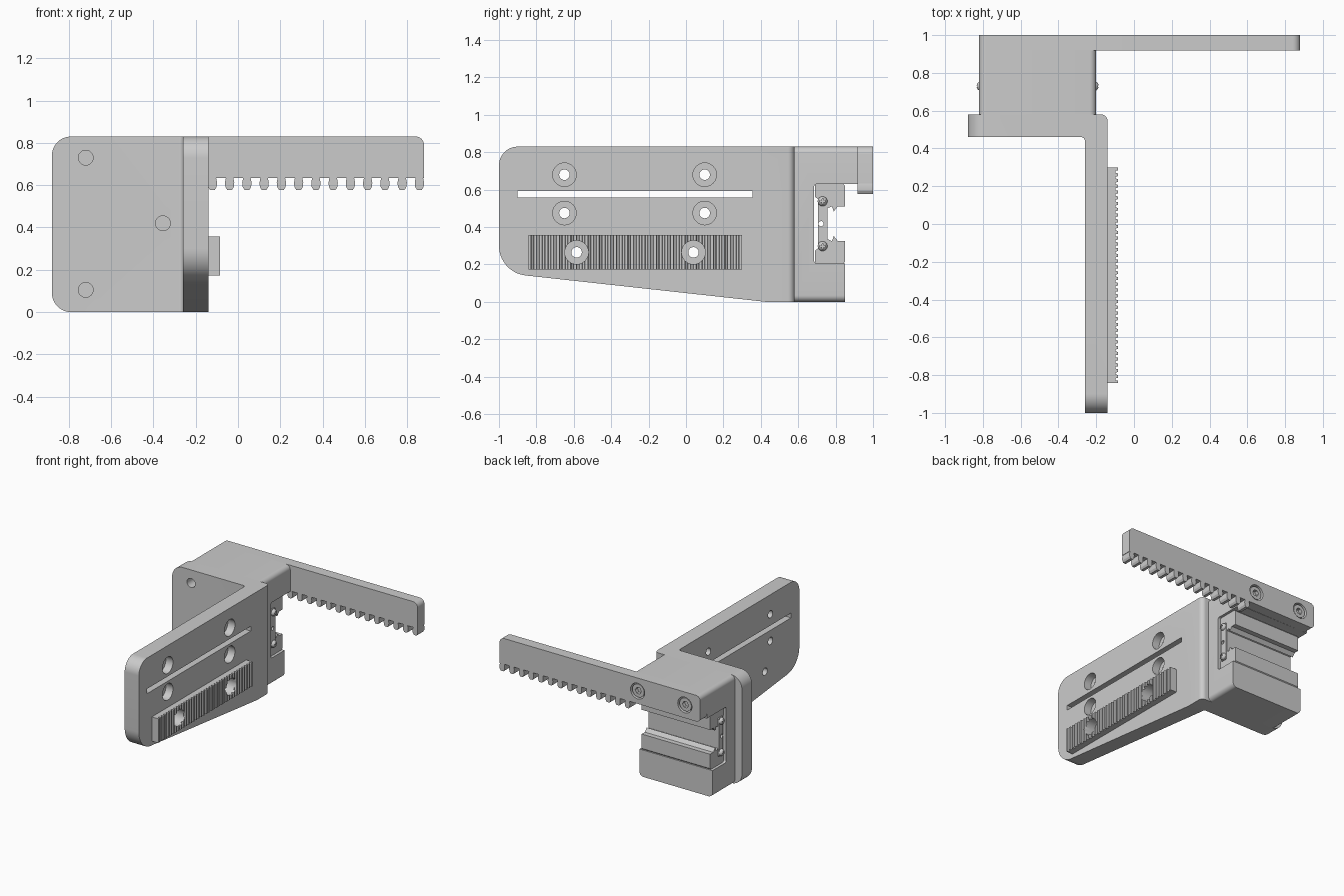
import bpy, bmesh, math
from mathutils import Vector

cube = bpy.data.objects.get("Cube")
if cube:
    bpy.data.objects.remove(cube, do_unlink=True)

grey = bpy.data.materials.new("plain grey")
grey.use_nodes = True
GREY = (0.6, 0.6, 0.6, 1)
grey.diffuse_color = GREY
grey.node_tree.nodes["Principled BSDF"].inputs["Base Color"].default_value = GREY


def rounded(corners, steps=8):
    """Outline from (u, v, radius) corners, each rounded by its radius."""
    out = []
    for i, (u, v, r) in enumerate(corners):
        p = Vector((u, v))
        if r == 0:
            out.append(p)
            continue
        a = (Vector(corners[i - 1][:2]) - p).normalized()
        b = (Vector(corners[(i + 1) % len(corners)][:2]) - p).normalized()
        half = a.angle(b) / 2
        centre = p + (a + b).normalized() * (r / math.sin(half))
        s = p + a * (r / math.tan(half)) - centre
        e = p + b * (r / math.tan(half)) - centre
        sweep = math.pi - 2 * half
        for k in range(steps + 1):
            t = k / steps
            out.append(centre + (s * math.sin((1 - t) * sweep) + e * math.sin(t * sweep))
                       / math.sin(sweep))
    return out


def rect(u0, u1, v0, v1, r=0):
    return rounded([(u0, v0, r), (u1, v0, r), (u1, v1, r), (u0, v1, r)])


def disc(u, v, r, n=32):
    return [Vector((u + r * math.cos(math.tau * k / n), v + r * math.sin(math.tau * k / n)))
            for k in range(n)]


def prism(name, outline, axis, lo, hi):
    """Extrude an outline along an axis; u, v are the other axes in order."""
    place = {"x": lambda u, v, w: (w, u, v),
             "y": lambda u, v, w: (u, w, v),
             "z": lambda u, v, w: (u, v, w)}[axis]
    bm = bmesh.new()
    rings = [[bm.verts.new(place(p[0], p[1], w)) for p in outline] for w in (lo, hi)]
    bm.faces.new(rings[0])
    bm.faces.new(rings[1])
    n = len(outline)
    for i in range(n):
        j = (i + 1) % n
        bm.faces.new((rings[0][i], rings[0][j], rings[1][j], rings[1][i]))
    bmesh.ops.recalc_face_normals(bm, faces=bm.faces)
    mesh = bpy.data.meshes.new(name)
    bm.to_mesh(mesh)
    bm.free()
    mesh.materials.append(grey)
    obj = bpy.data.objects.new(name, mesh)
    bpy.context.collection.objects.link(obj)
    return obj


def activate(obj):
    bpy.ops.object.select_all(action="DESELECT")
    obj.select_set(True)
    bpy.context.view_layer.objects.active = obj


def combine(obj, tool, operation="DIFFERENCE"):
    mod = obj.modifiers.new("cut", "BOOLEAN")
    mod.operation, mod.solver, mod.object = operation, "EXACT", tool
    activate(obj)
    bpy.ops.object.modifier_apply(modifier=mod.name)
    bpy.data.objects.remove(tool, do_unlink=True)


def cut(obj, outline, axis, lo, hi):
    combine(obj, prism("cutter", outline, axis, lo, hi))


# L bracket: plan outline trimmed by its side and front silhouettes
bracket = prism("bracket", rounded([
    (-0.26, -1.1, 0), (-0.14, -1.1, 0), (-0.14, 0.58, 0.035), (-1, 0.58, 0),
    (-1, 0.46, 0), (-0.26, 0.46, 0.02)]), "z", -0.1, 1)
combine(bracket, prism("side", rounded([
    (-1, 0.83, 0.1), (-1, 0.157, 0.16), (0.43, 0, 0), (0.7, 0, 0), (0.7, 0.83, 0)], 14),
    "x", -1.2, 0.2), "INTERSECT")
combine(bracket, prism("front", rounded([
    (-0.88, 0, 0.09), (0.1, 0, 0), (0.1, 0.83, 0), (-0.88, 0.83, 0.09)], 12),
    "y", -1.2, 0.8), "INTERSECT")
cut(bracket, rect(-0.9, 0.355, 0.557, 0.594), "x", -0.4, 0)
for x, z in ((-0.72, 0.73), (-0.355, 0.42), (-0.72, 0.105)):
    cut(bracket, disc(x, z, 0.035), "y", 0.4, 0.65)

# Toothed belt strip on the arm
PITCH = 0.0305
edge = [(-0.145, -0.843), (-0.085, -0.843)]
for i in range(37):
    y = -0.822 + i * PITCH
    edge += [(-0.085, y - 0.008), (-0.098, y - 0.005), (-0.098, y + 0.005), (-0.085, y + 0.008)]
edge += [(-0.085, 0.3), (-0.145, 0.3)]
belt = prism("belt_strip", edge, "z", 0.172, 0.357)

# Counterbored screw holes through the arm and the strip
upper = [(y, z) for y in (-0.65, 0.1) for z in (0.475, 0.68)]
lower = [(-0.585, 0.265), (0.04, 0.265)]
for y, z in upper + lower:
    cut(bracket, disc(y, z, 0.063), "x", -0.2, 0)
    cut(bracket, disc(y, z, 0.028), "x", -0.4, 0)
for y, z in lower:
    cut(belt, disc(y, z, 0.063), "x", -0.3, 0)

# Carriage holder: C-shaped block with rounded long edges
X0, X1 = -0.82, -0.2
holder = prism("carriage_holder", rounded([
    (0.575, -0.1, 0), (0.85, -0.1, 0), (0.85, 0.205, 0), (0.685, 0.205, 0.015),
    (0.685, 0.63, 0.015), (0.92, 0.63, 0), (0.92, 1, 0), (0.575, 1, 0)]), "x", -1, 0)
combine(holder, prism("round", rect(X0, X1, 0, 0.83, 0.035), "y", 0.4, 1.1), "INTERSECT")

# Toothed rack bar
TOOTH = 0.0816
bar = rounded([(X0, 0.63, 0.035), (X0, 0.83, 0.035), (0.88, 0.83, 0.04), (0.88, 0.633, 0)])
half_tooth = [(0.018, 0.633), (0.022, 0.612), (0.02, 0.592), (0.011, 0.577)]
for i in range(14):
    x = 0.858 - i * TOOTH
    bar += [(x + w, z) for w, z in half_tooth] + [(x - w, z) for w, z in reversed(half_tooth)]
rack = prism("rack_bar", bar, "y", 0.918, 1)
for x in (-0.69, -0.29):
    cut(rack, disc(x, 0.73, 0.06), "y", 0.95, 1.1)
    head = prism("rack_screw", disc(x, 0.73, 0.05), "y", 0.94, 0.992)
    cut(head, disc(x, 0.73, 0.026, 6), "y", 0.965, 1.1)

# Sliding carriage: symmetric C profile open to the back
lower_half = [(0.757, 0.335), (0.78, 0.325), (0.79, 0.352), (0.812, 0.325), (0.85, 0.325),
              (0.85, 0.215), (0.842, 0.206), (0.69, 0.206), (0.69, 0.275), (0.705, 0.285)]
mirrored = [(y, 0.836 - z) for y, z in reversed(lower_half)]
carriage = prism("carriage", lower_half + mirrored, "x", X0 + 0.02, X1 - 0.02)
cut(carriage, disc(0.722, 0.418, 0.014, 16), "x", -1, 0)

# End plates and their cross-head screws
for side, x in ((-1, X0 + 0.02), (1, X1 - 0.02)):
    plate = prism("end_plate", rect(0.705, 0.755, 0.27, 0.566, 0.008), "x",
                  *sorted((x - side * 0.01, x + side * 0.008)))
    cut(plate, disc(0.722, 0.418, 0.014, 16), "x", -1, 0)
    for z in (0.298, 0.538):
        bpy.ops.mesh.primitive_uv_sphere_add(segments=20, ring_count=12, radius=0.026,
                                             location=(x + side * 0.008, 0.73, z))
        screw = bpy.context.object
        screw.name = "end_screw"
        screw.data.materials.append(grey)
        outer = sorted((x + side * 0.022, x + side * 0.06))
        cut(screw, rect(0.726, 0.734, z - 0.015, z + 0.015), "x", *outer)
        cut(screw, rect(0.715, 0.745, z - 0.004, z + 0.004), "x", *outer)

# Smooth the rounded surfaces, keep machined edges crisp
for obj in list(bpy.context.scene.objects):
    if obj.type == "MESH":
        activate(obj)
        bpy.ops.object.shade_smooth_by_angle(angle=math.radians(25))
